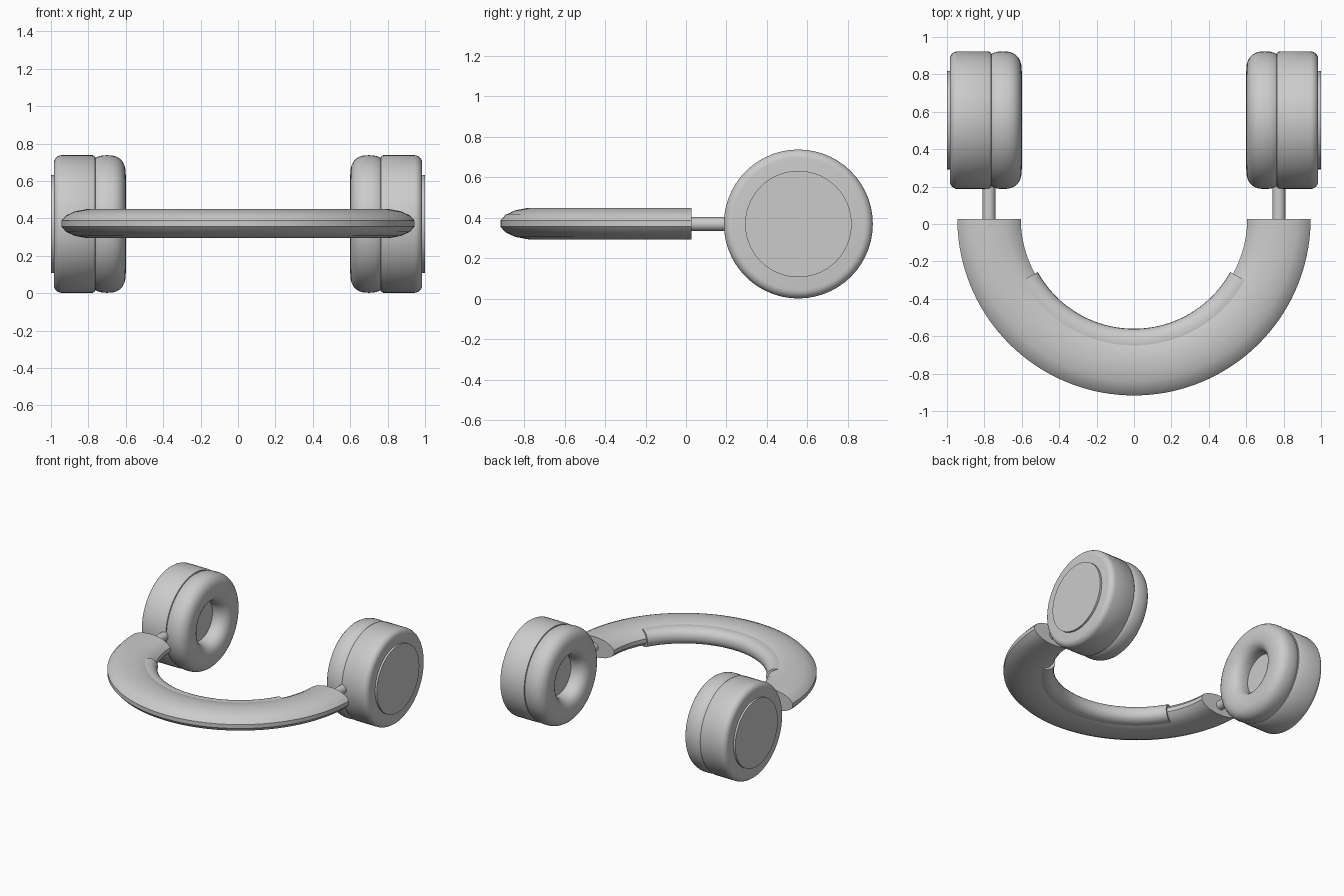
import bpy, bmesh
from math import sin, cos, pi, radians, copysign

if "Cube" in bpy.data.objects:
    bpy.data.objects.remove(bpy.data.objects["Cube"])

CUP_Y, CUP_Z = 0.555, 0.37      # ear cup axis
BAND_Y = 0.028                  # centre of the headband arc


def finish(name, bm, mirror=False, angle=35):
    bmesh.ops.remove_doubles(bm, verts=bm.verts, dist=1e-5)
    bmesh.ops.recalc_face_normals(bm, faces=bm.faces)
    me = bpy.data.meshes.new(name)
    bm.to_mesh(me)
    bm.free()
    ob = bpy.data.objects.new(name, me)
    bpy.context.collection.objects.link(ob)
    if mirror:
        ob.modifiers.new("Mirror", 'MIRROR').use_axis[0] = True
    bpy.ops.object.select_all(action='DESELECT')
    ob.select_set(True)
    bpy.context.view_layer.objects.active = ob
    bpy.ops.object.shade_smooth_by_angle(angle=radians(angle))
    return ob


def skin(bm, rings, closed_path, closed_section, caps=False):
    vs = [[bm.verts.new(p) for p in r] for r in rings]
    n, m = len(vs), len(vs[0])
    for i in range(n if closed_path else n - 1):
        a, b = vs[i], vs[(i + 1) % n]
        for j in range(m if closed_section else m - 1):
            k = (j + 1) % m
            bm.faces.new((a[j], a[k], b[k], b[j]))
    if caps:
        bm.faces.new(vs[0])
        bm.faces.new(vs[-1])


def lathe(name, profile, closed=False, segs=56):
    """Spin an (x, radius) profile about the ear cup axis, mirrored to both sides."""
    bm = bmesh.new()
    rings = [[(x, CUP_Y + r * cos(2 * pi * i / segs), CUP_Z + r * sin(2 * pi * i / segs))
              for x, r in profile] for i in range(segs)]
    skin(bm, rings, True, closed)
    if not closed:              # flat end caps
        bmesh.ops.remove_doubles(bm, verts=bm.verts, dist=1e-5)
        bmesh.ops.holes_fill(bm, edges=[e for e in bm.edges if e.is_boundary], sides=0)
    return finish(name, bm, mirror=True)


def sweep(name, section, start, end, steps):
    """Sweep a (radius, z) section along the headband arc."""
    bm = bmesh.new()
    rings = []
    for i in range(steps + 1):
        a = radians(180 + start + (end - start) * i / steps)
        rings.append([(r * cos(a), BAND_Y + r * sin(a), CUP_Z + z) for r, z in section])
    skin(bm, rings, False, True, caps=True)
    return finish(name, bm)


def oval(cx, cy, rx, ry, n, power=2.0, phase=0.0):
    pts = []
    for i in range(n):
        t = 2 * pi * (i + phase) / n
        c, s = cos(t), sin(t)
        pts.append((cx + rx * copysign(abs(c) ** (2 / power), c),
                    cy + ry * copysign(abs(s) ** (2 / power), s)))
    return pts


# Ear cup shells with a rounded outer rim
rim = [(0.943 + 0.042 * sin(t * pi / 12), 0.326 + 0.042 * cos(t * pi / 12)) for t in range(7)]
lathe("ear_cup_shell", [(0.76, 0.345), (0.764, 0.36), (0.776, 0.368)] + rim)

# Raised outer discs
lathe("outer_disc", [(0.97, 0.263), (1.0, 0.263)])

# Soft ring cushions
lathe("ear_cushion", oval(0.70, 0.262, 0.10, 0.106, 28, 2.5), closed=True)

# Speaker faces inside the cushions
lathe("speaker_face", [(0.72, 0.20), (0.77, 0.20)])

# Headband: flattened lens section with narrow blunt edges
sweep("headband", oval(0.775, 0.002, 0.173, 0.079, 16, 2.0, 0.5), 0, 180, 72)

# Padding on the inside of the headband
sweep("headband_pad", oval(0.665, 0.002, 0.077, 0.066, 24, 2.2), 29, 151, 56)

# Stems joining the band to the cups
bm = bmesh.new()
skin(bm, [[(0.775 + x, y, CUP_Z + z) for x, z in oval(0, 0, 0.034, 0.034, 24)]
          for y in (0.0, 0.25)], False, True, caps=True)
finish("stem", bm, mirror=True)
